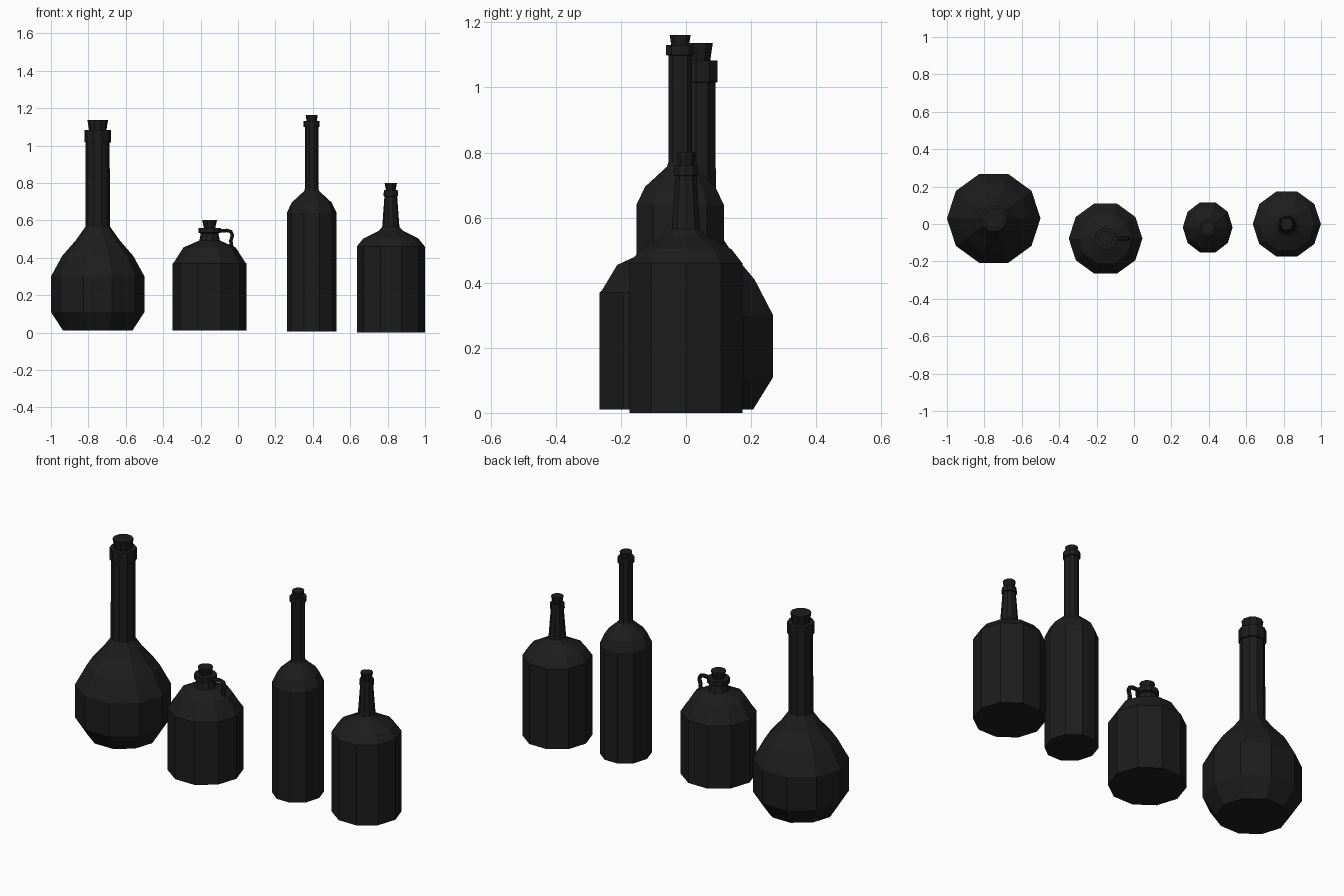
import bpy, bmesh
from math import cos, sin, pi

if "Cube" in bpy.data.objects:
    bpy.data.objects.remove(bpy.data.objects["Cube"])

SIDES = 10
black = bpy.data.materials.new("black_glass")
black.diffuse_color = (0.012, 0.012, 0.012, 1)
black.use_nodes = True
black.node_tree.nodes["Principled BSDF"].inputs["Base Color"].default_value = black.diffuse_color


def lathe(name, centre, profile, y_scale=1.0):
    """Flat-shaded ten-sided turning of (radius, height) points, capped both ends."""
    bm = bmesh.new()
    rings = [[bm.verts.new((r * cos(2 * pi * i / SIDES),
                            r * sin(2 * pi * i / SIDES) * y_scale, z))
              for i in range(SIDES)] for r, z in profile]
    for a, b in zip(rings, rings[1:]):
        for i in range(SIDES):
            j = (i + 1) % SIDES
            bm.faces.new((a[i], a[j], b[j], b[i]))
    bm.faces.new(rings[0][::-1])
    bm.faces.new(rings[-1])
    mesh = bpy.data.meshes.new(name)
    bm.to_mesh(mesh)
    bm.free()
    mesh.materials.append(black)
    ob = bpy.data.objects.new(name, mesh)
    ob.location = (centre[0], centre[1], 0)
    bpy.context.collection.objects.link(ob)
    return ob


# name, centre, y scale, glass profile, stopper profile
bottles = [
    ("round_flask", (-0.75, 0.03), 1.0,
     [(0.185, 0.01), (0.25, 0.11), (0.25, 0.30), (0.19, 0.41), (0.12, 0.49),
      (0.065, 0.567), (0.064, 1.015), (0.071, 1.017), (0.071, 1.083)],
     [(0.04, 1.04), (0.055, 1.136)]),
    ("jug", (-0.152, -0.078), 1.0,
     [(0.197, 0.01), (0.197, 0.37), (0.19, 0.376), (0.14, 0.455), (0.055, 0.492),
      (0.047, 0.53), (0.06, 0.534), (0.06, 0.56)],
     [(0.026, 0.54), (0.04, 0.602)]),
    ("tall_bottle", (0.394, -0.018), 1.06,
     [(0.133, 0.005), (0.133, 0.64), (0.107, 0.695), (0.04, 0.757), (0.036, 0.77),
      (0.036, 1.098), (0.043, 1.10), (0.043, 1.131)],
     [(0.024, 1.11), (0.032, 1.162)]),
    ("squat_bottle", (0.817, 0.0), 1.0,
     [(0.182, 0.0), (0.182, 0.46), (0.147, 0.503), (0.063, 0.545), (0.046, 0.565),
      (0.034, 0.728), (0.039, 0.73), (0.037, 0.762)],
     [(0.022, 0.74), (0.033, 0.80)]),
]
for name, centre, ys, glass, stopper in bottles:
    lathe(name, centre, glass, ys)
    lathe(name + "_stopper", centre, stopper, ys)

# Jug handle: thin bent tube from the neck down to the shoulder
path = [(-0.11, 0.543), (-0.06, 0.546), (-0.038, 0.54), (-0.030, 0.52),
        (-0.038, 0.492), (-0.036, 0.465), (-0.022, 0.445)]
curve = bpy.data.curves.new("jug_handle", 'CURVE')
curve.dimensions = '3D'
curve.bevel_depth = 0.011
curve.bevel_resolution = 1
curve.use_fill_caps = True
spline = curve.splines.new('POLY')
spline.points.add(len(path) - 1)
for p, (x, z) in zip(spline.points, path):
    p.co = (x, -0.078, z, 1)
spline.use_smooth = False
curve.materials.append(black)
bpy.context.collection.objects.link(bpy.data.objects.new("jug_handle", curve))
